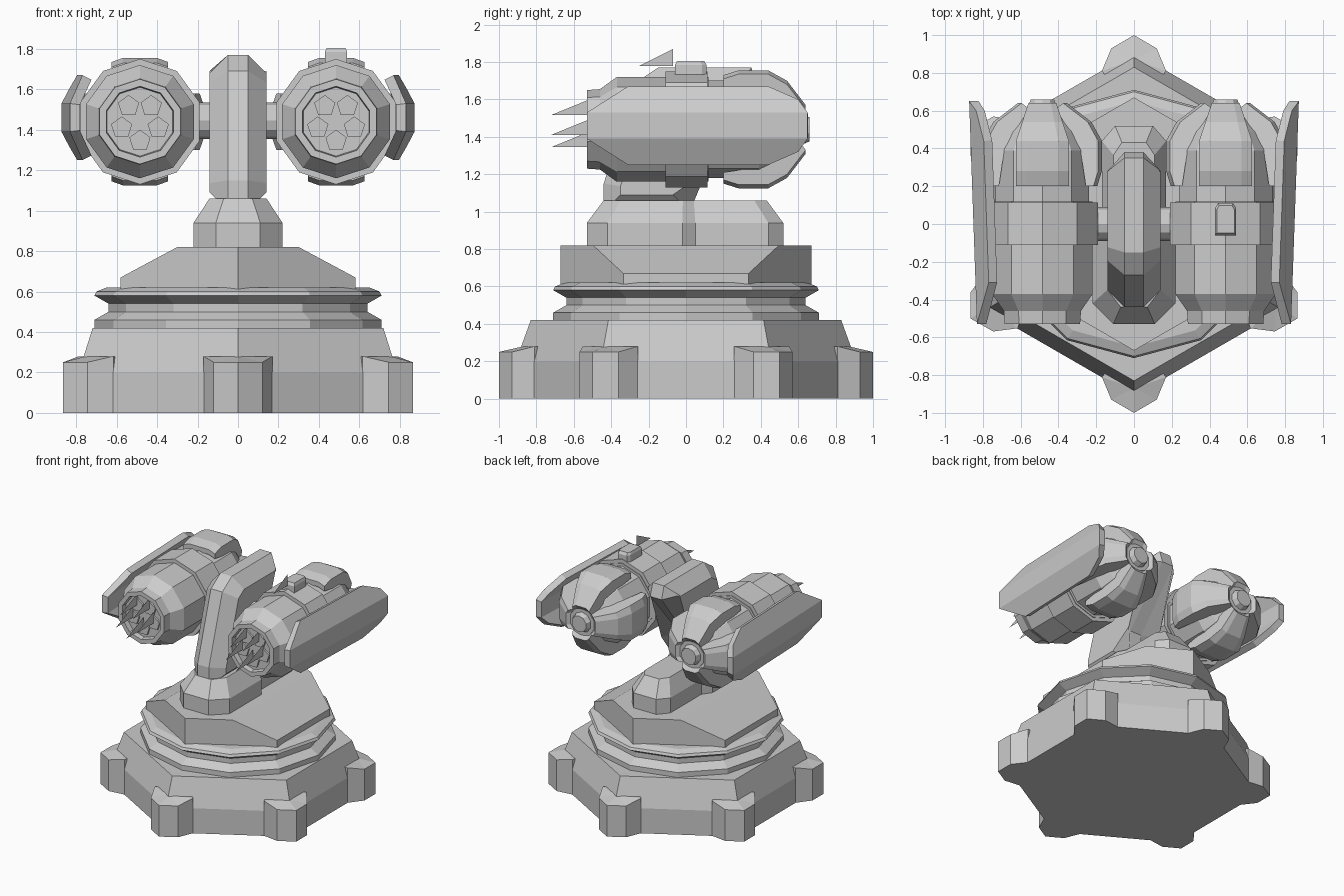
import bpy, bmesh
from math import sin, cos, pi
from mathutils import Vector, Matrix

if "Cube" in bpy.data.objects:
    bpy.data.objects.remove(bpy.data.objects["Cube"])


def finish(name, bm, recalc=True):
    if recalc:
        bmesh.ops.recalc_face_normals(bm, faces=bm.faces)
    me = bpy.data.meshes.new(name)
    bm.to_mesh(me)
    bm.free()
    ob = bpy.data.objects.new(name, me)
    bpy.context.collection.objects.link(ob)
    return ob


def loft_bm(loops):
    """Closed solid through loops holding equal numbers of points."""
    bm = bmesh.new()
    rings = [[bm.verts.new(p) for p in lp] for lp in loops]
    n = len(rings[0])
    for a, b in zip(rings, rings[1:]):
        for i in range(n):
            j = (i + 1) % n
            bm.faces.new((a[i], a[j], b[j], b[i]))
    bm.faces.new(rings[0])
    bm.faces.new(rings[-1])
    return bm


def loft(name, loops):
    return finish(name, loft_bm(loops))


def lathe(name, profile, n, axis='Z', c=(0, 0, 0)):
    """Stack of n-gons (radius, position) along an axis, first vertex up/forward."""
    def pt(r, h, a):
        u, v = r * sin(a), r * cos(a)
        p = {'Z': (u, v, h), 'Y': (u, h, v), 'X': (h, u, v)}[axis]
        return Vector(p) + Vector(c)
    return loft(name, [[pt(r, h, 2 * pi * i / n) for i in range(n)] for r, h in profile])


# Hexagonal foundation
lathe('base', [(.91, 0), (.91, .2), (.83, .42)], 6)

# Corner lugs
for k in range(6):
    R = Matrix.Rotation(k * pi / 3, 4, 'Z')
    plan = [(-.17, .81, .28), (-.12, .93, .25), (0, 1, .25), (.12, .93, .25), (.17, .81, .28), (0, .6, .28)]
    bm = bmesh.new()
    lo = [bm.verts.new(R @ Vector((x, y, 0))) for x, y, z in plan]
    hi = [bm.verts.new(R @ Vector((x, y, z))) for x, y, z in plan]
    mid = bm.verts.new(R @ Vector((0, .87, .28)))
    bm.faces.new(lo)
    for i in range(6):
        j = (i + 1) % 6
        bm.faces.new((lo[i], lo[j], hi[j], hi[i]))
        bm.faces.new((hi[i], hi[j], mid))
    finish('corner_lug', bm)

# Grooved turning ring
lathe('turning_ring', [(.71, .41), (.71, .46), (.64, .5), (.64, .54), (.71, .58), (.70, .60), (.65, .62)], 12)

# Turret plate: hexagon with both sides sliced to a slope
bm = loft_bm([[(.67 * sin(i * pi / 3), .67 * cos(i * pi / 3), z) for i in range(6)] for z in (.61, .82)])
for s in (-1, 1):
    r = bmesh.ops.bisect_plane(bm, geom=bm.verts[:] + bm.edges[:] + bm.faces[:], plane_co=(s * .3, 0, .82),
                               plane_no=(s * .15, 0, .28), clear_outer=True)
    bmesh.ops.holes_fill(bm, edges=[e for e in bm.edges if e.is_boundary])
finish('turret_plate', bm)

# Neck foot
foot = [(-.11, -.53), (.11, -.53), (.22, -.42), (.22, -.02), (.17, .05), (.17, .44), (.10, .52),
        (-.10, .52), (-.17, .44), (-.17, .05), (-.22, -.02), (-.22, -.42)]
loft('neck_foot', [[(x * k, y * m, z) for x, y in foot]
                   for k, m, z in ((1, 1, .81), (1, 1, .94), (.64, .83, 1.06))])

# Leaning neck with chamfered edges
side = [(-.44, 1.0), (-.44, 1.15), (-.27, 1.69), (-.15, 1.77), (.35, 1.77), (.38, 1.67), (.02, 1.25), (.02, 1.0)]
bm = loft_bm([[(x, y, z) for y, z in side] for x in (-.14, .14)])
rim = [e for e in bm.edges if abs(e.verts[0].co.x - e.verts[1].co.x) < .01]
bmesh.ops.bevel(bm, geom=rim, offset=.09, segments=1, affect='EDGES')
finish('neck', bm)

# Axle between the pods
lathe('axle', [(.09, -.45), (.09, .45)], 12, 'X', (0, 0, 1.445))

CZ = 1.44
claw_out = [(.2, .25), (.2, .29), (.28, .315), (.44, .315), (.54, .26), (.64, .13), (.61, .09), (.5, .16), (.4, .22)]
shield_top = [(.65, 1.53), (.6, 1.6), (.44, 1.67), (-.31, 1.67), (-.53, 1.53)]
for s in (-1, 1):
    cx = s * .485
    # Pod body, with a shallow recess at the muzzle
    lathe('pod_body', [(.17, -.49), (.175, -.53), (.21, -.53), (.215, -.46), (.28, -.37), (.28, .12), (.26, .12),
                       (.26, .39), (.205, .49), (.12, .59)], 10, 'Y', (cx, 0, CZ))
    lathe('pod_band', [(.29, -.11), (.31, -.11), (.31, .115), (.29, .115)], 10, 'Y', (cx, 0, CZ))
    lathe('rear_nozzle', [(.11, .56), (.11, .62), (.08, .62), (.065, .66)], 10, 'Y', (cx, 0, CZ))

    # Rear claws around the tail
    for k in range(4):
        R = Matrix.Translation((cx, 0, CZ)) @ Matrix.Rotation(k * pi / 2, 4, 'Y')
        half = lambda y: .14 if y < .45 else .14 - (y - .44) * .33
        loft('tail_claw', [[R @ Vector((t * half(y), y, r - (.02 if abs(t) == 1 else 0))) for y, r in claw_out]
                           for t in (-1, -.6, .6, 1)])

    # Pentagonal sockets, each with a flat spike
    for k in range(5):
        a = pi / 5 + k * 2 * pi / 5
        x, z = cx + .095 * sin(a), CZ + .095 * cos(a)
        lathe('socket', [(.055, -.48), (.055, -.505)], 5, 'Y', (x, 0, z))
        bm = bmesh.new()
        bm.faces.new([bm.verts.new(p) for p in ((x, -.72, z), (x, -.5, z), (x, -.5, z + .09))])
        finish('spike', bm)

    # Folded side shield
    def sx(y, z):
        fold = max(0, abs(z - 1.46) - .07) * .5
        return s * (.85 + .035 * y - fold)
    bm = bmesh.new()
    up = [bm.verts.new((sx(y, z), y, z)) for y, z in shield_top]
    dn = [bm.verts.new((sx(y, 2.92 - z), y, 2.92 - z)) for y, z in shield_top]
    bm.faces.new(up)
    bm.faces.new(dn[::-1])
    bm.faces.new((up[0], up[-1], dn[-1], dn[0]))
    bmesh.ops.recalc_face_normals(bm, faces=bm.faces)
    if bm.faces[:][2].normal.x * s < 0:
        bmesh.ops.reverse_faces(bm, faces=bm.faces)
    ob = finish('side_shield', bm, False)
    m = ob.modifiers.new('thickness', 'SOLIDIFY')
    m.thickness, m.offset = .05, -1
    # Shield bracket
    loft('shield_bracket', [[(s * x, y, z) for y, z in ((-.1, 1.38), (.1, 1.38), (.1, 1.54), (-.1, 1.54))]
                            for x in (.7, .82)])

# Sensor bump and flat spike on the right pod only
loft('sensor', [[(.485 + x * k, y * k + .025, z) for x, y in
                 ((-.055, -.085), (.055, -.085), (.055, .06), (.04, .085), (-.04, .085), (-.055, .06))]
                for k, z in ((1, 1.72), (1, 1.785), (.85, 1.805))])
bm = bmesh.new()
bm.faces.new([bm.verts.new(p) for p in ((.485, -.25, 1.78), (.485, -.07, 1.78), (.485, -.07, 1.87))])
finish('sensor_spike', bm)
